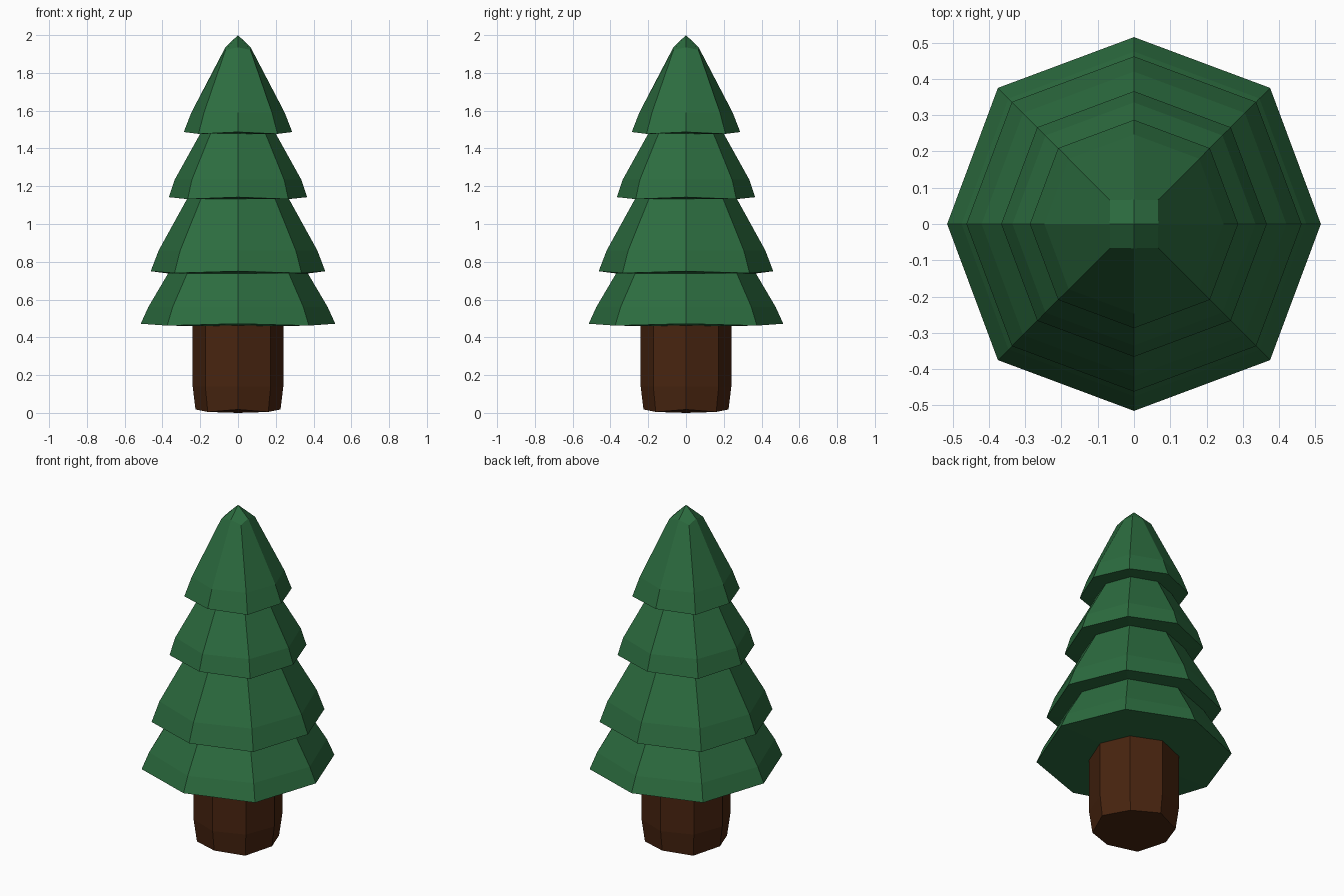
import bpy
import math

if "Cube" in bpy.data.objects:
    bpy.data.objects.remove(bpy.data.objects["Cube"])

SIDES = 8


def material(name, rgb):
    m = bpy.data.materials.new(name)
    m.diffuse_color = (*rgb, 1)
    m.use_nodes = True
    m.node_tree.nodes["Principled BSDF"].inputs["Base Color"].default_value = m.diffuse_color
    return m


def loft(name, rings, bottom_z, top_z, mat):
    """Rings bottom to top: (axis radius, diagonal radius, axis z, diagonal z)."""
    verts, faces = [], []
    for ring in rings:
        for i in range(SIDES):
            a = i * math.tau / SIDES
            r, z = ring[i % 2], ring[2 + i % 2]
            verts.append((r * math.cos(a), r * math.sin(a), z))
    for k in range(len(rings) - 1):
        for i in range(SIDES):
            j = (i + 1) % SIDES
            b, t = k * SIDES, (k + 1) * SIDES
            faces.append((b + i, b + j, t + j, t + i))
    # end caps made of four-sided faces meeting at a centre point
    low, high = len(verts), len(verts) + 1
    verts += [(0, 0, bottom_z), (0, 0, top_z)]
    last = (len(rings) - 1) * SIDES
    for i in range(0, SIDES, 2):
        a, b, c = i, i + 1, (i + 2) % SIDES
        faces.append((low, c, b, a))
        faces.append((high, last + a, last + b, last + c))
    mesh = bpy.data.meshes.new(name)
    mesh.from_pydata(verts, [], faces)
    mesh.materials.append(mat)
    obj = bpy.data.objects.new(name, mesh)
    bpy.context.collection.objects.link(obj)
    return obj


green = material("green", (0.025, 0.15, 0.05))
brown = material("brown", (0.065, 0.018, 0.005))

# Trunk: eight sides, slightly drawn in at the foot
loft("trunk", [(0.225, 0.226, 0.018, 0.005),
               (0.24, 0.245, 0.14, 0.14),
               (0.24, 0.245, 0.48, 0.48)], 0.0, 0.48, brown)

# Foliage: four skirts, each (rim, shoulder, top) as (radius, z)
skirts = [
    [(0.515, 0.472), (0.475, 0.56), (0.37, 0.738)],
    [(0.462, 0.75), (0.42, 0.86), (0.27, 1.132)],
    [(0.366, 1.142), (0.335, 1.235), (0.20, 1.478)],
    [(0.287, 1.487), (0.247, 1.59)],
]
rings = []
for skirt in skirts:
    for n, (r, z) in enumerate(skirt):
        drop = 0.01 if n == 0 else 0
        rings.append((r, r * 1.03, z, z - drop))
rings.append((0.067, 0.093, 1.935, 1.922))  # square tip
loft("foliage", rings, 0.457, 2.0, green)
